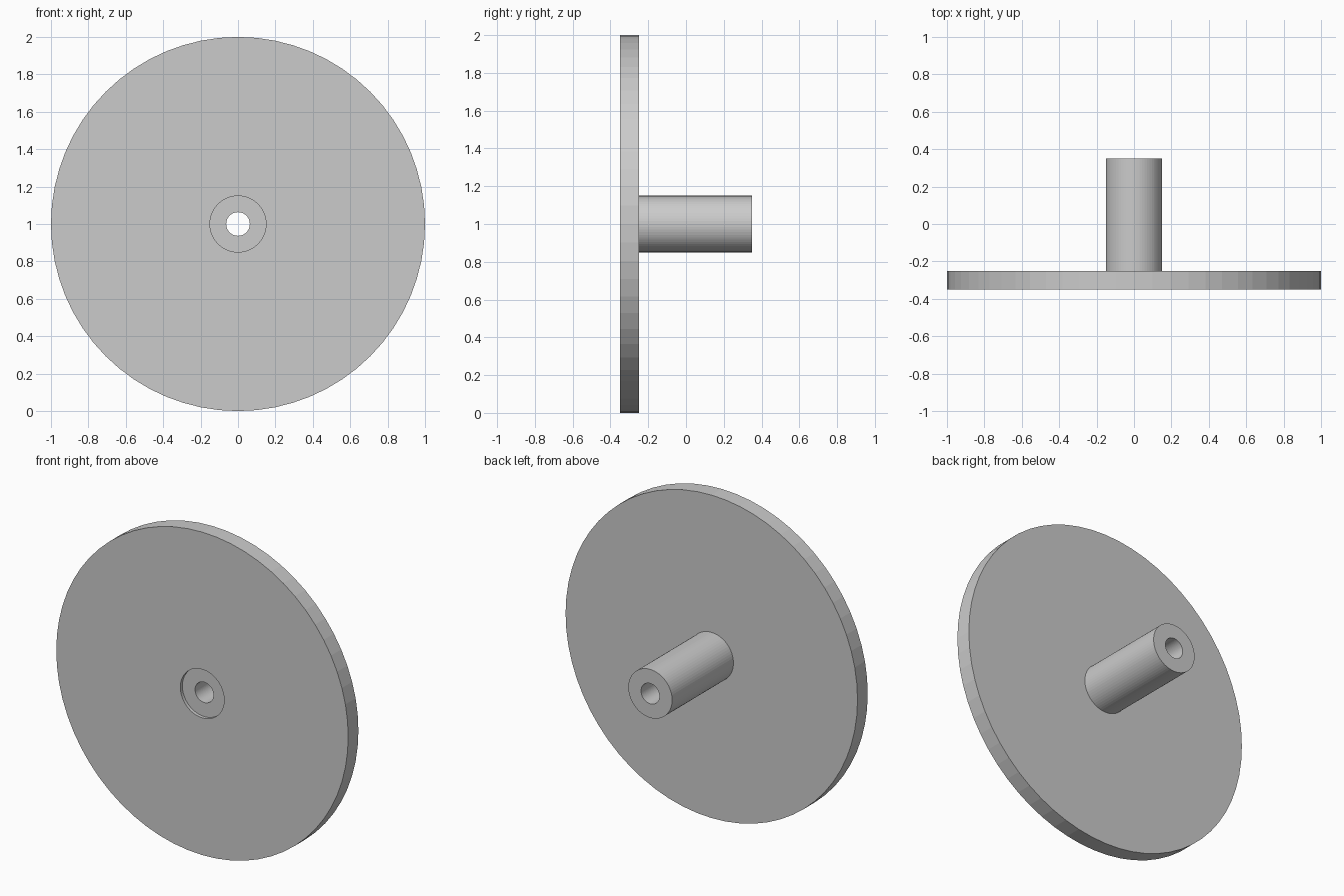
import bpy, bmesh
from math import sin, cos, tau

if "Cube" in bpy.data.objects:
    bpy.data.objects.remove(bpy.data.objects["Cube"])

CENTRE_Z = 1.0
SIDES = 64


def ring(name, r_in, r_out, y_front, y_back):
    """Tube around a horizontal axis running along y."""
    profile = [(r_in, y_front), (r_out, y_front), (r_out, y_back), (r_in, y_back)]
    bm = bmesh.new()
    loops = []
    for i in range(SIDES):
        a = tau * i / SIDES
        loops.append([bm.verts.new((r * cos(a), y, CENTRE_Z + r * sin(a)))
                      for r, y in profile])
    for i in range(SIDES):
        a, b = loops[i], loops[(i + 1) % SIDES]
        for j in range(4):
            k = (j + 1) % 4
            bm.faces.new((a[j], a[k], b[k], b[j]))
    bmesh.ops.recalc_face_normals(bm, faces=bm.faces)
    mesh = bpy.data.meshes.new(name)
    bm.to_mesh(mesh)
    bm.free()
    obj = bpy.data.objects.new(name, mesh)
    bpy.context.collection.objects.link(obj)
    return obj


# Large flat disc with a hole for the hub
ring("disc", 0.15, 1.0, -0.35, -0.25)

# Bored hub, set slightly back from the front face of the disc
ring("hub", 0.063, 0.15, -0.33, 0.35)
